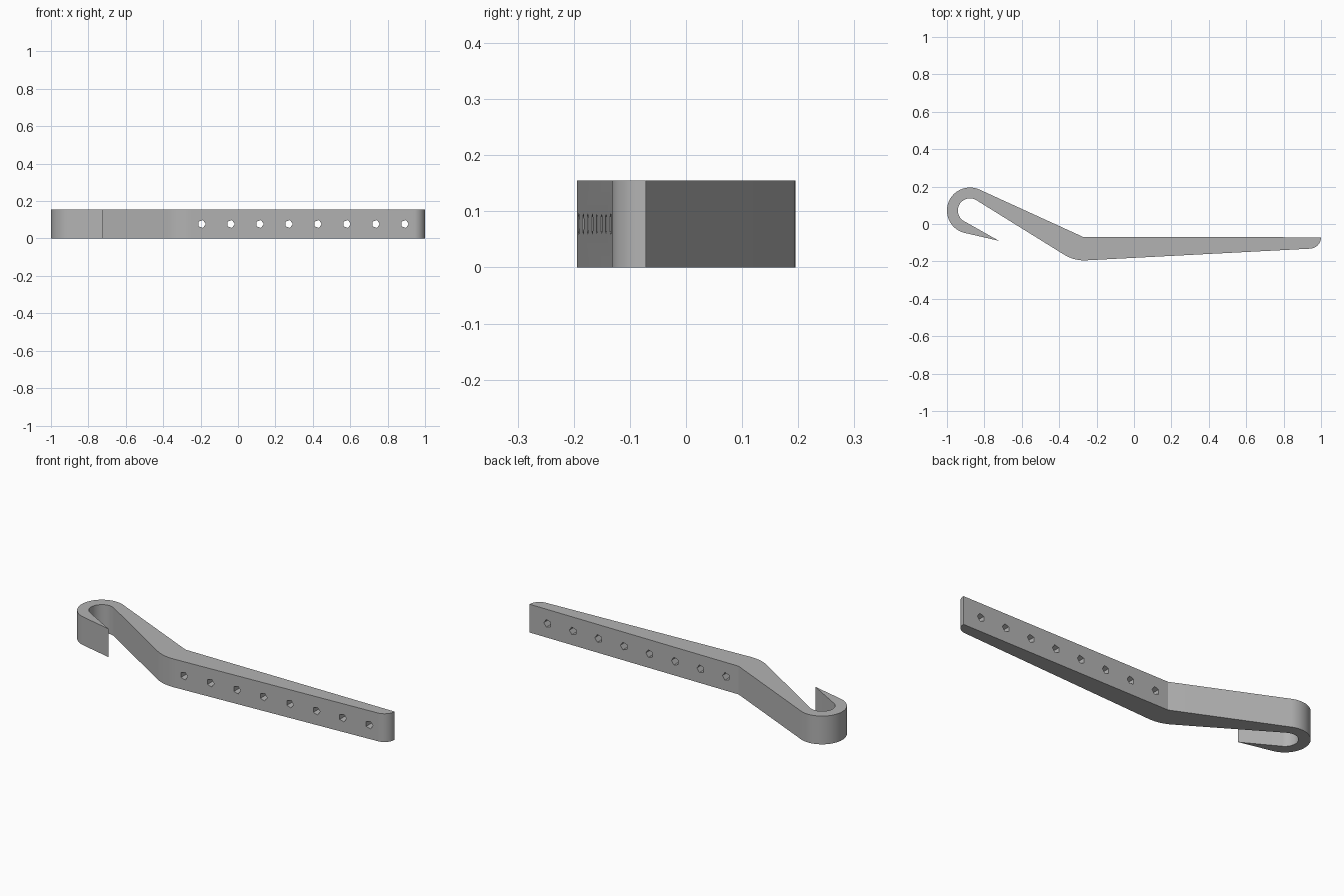
import bpy, bmesh
from math import cos, sin, radians, pi
from mathutils import Vector, Matrix

HEIGHT = 0.155

cube = bpy.data.objects.get("Cube")
if cube:
    bpy.data.objects.remove(cube, do_unlink=True)

grey = bpy.data.materials.new("plain grey")
grey.use_nodes = True
color = (0.45, 0.45, 0.45, 1)
grey.diffuse_color = color
grey.node_tree.nodes["Principled BSDF"].inputs["Base Color"].default_value = color


def arc(cx, cy, r, start, end, steps):
    angles = [radians(start + (end - start) * i / steps) for i in range(steps + 1)]
    return [(cx + r * cos(a), cy + r * sin(a)) for a in angles]


def bend(a, b, c, steps):
    a, b, c = Vector(a), Vector(b), Vector(c)
    ts = [i / steps for i in range(steps + 1)]
    return [tuple(a * (1 - t) ** 2 + b * 2 * t * (1 - t) + c * t * t) for t in ts]


def finish(name, bm):
    mesh = bpy.data.meshes.new(name)
    bmesh.ops.recalc_face_normals(bm, faces=bm.faces)
    bm.to_mesh(mesh)
    bm.free()
    mesh.materials.append(grey)
    obj = bpy.data.objects.new(name, mesh)
    bpy.context.collection.objects.link(obj)
    return obj


# Outline: rounded end, straight back, outer hook, pointed tip, inner hook, bend
hook = (-0.877, 0.072)
outline = arc(0.939, -0.071, 0.061, -87, 0, 12)
outline += [(-0.27, -0.07)]
outline += arc(*hook, 0.123, 65.5, 257.5, 40)
outline += [(-0.722, -0.09)]
outline += arc(*hook, 0.065, 240, 58.5, 32)
outline += bend((-0.38, -0.16), (-0.32, -0.199), (-0.25, -0.194), 10)

# Hooked bar extruded from the outline
bm = bmesh.new()
base = bm.faces.new([bm.verts.new((x, y, 0)) for x, y in outline])
top = bmesh.ops.extrude_face_region(bm, geom=[base])["geom"]
bmesh.ops.translate(bm, vec=(0, 0, HEIGHT),
                    verts=[v for v in top if isinstance(v, bmesh.types.BMVert)])
bar = finish("hooked_bar", bm)

# Row of five-sided holes through the straight arm
bm = bmesh.new()
for i in range(8):
    turn = Matrix.Rotation(pi / 2, 4, "X") @ Matrix.Rotation(-pi / 2, 4, "Z")
    place = Matrix.Translation((-0.194 + 0.155 * i, -0.12, HEIGHT / 2))
    ring = bmesh.ops.create_cone(bm, cap_ends=True, segments=5, radius1=0.022,
                                 radius2=0.022, depth=0.4)["verts"]
    # Point one corner of each hole toward the tapered end
    corner = max((v.co for v in ring), key=lambda co: co.y)
    if abs(corner.x) > 0.001:
        turn = Matrix.Rotation(pi / 2, 4, "X")
    bmesh.ops.transform(bm, matrix=place @ turn, verts=ring)
cutter = finish("hole_cutter", bm)
cutter.hide_render = True

cut = bar.modifiers.new("holes", "BOOLEAN")
cut.operation = "DIFFERENCE"
cut.solver = "EXACT"
cut.object = cutter
bpy.ops.object.select_all(action="DESELECT")
bpy.context.view_layer.objects.active = bar
bar.select_set(True)
bpy.ops.object.modifier_apply(modifier=cut.name)
bpy.data.objects.remove(cutter, do_unlink=True)
bpy.ops.object.shade_smooth_by_angle(angle=radians(20))
